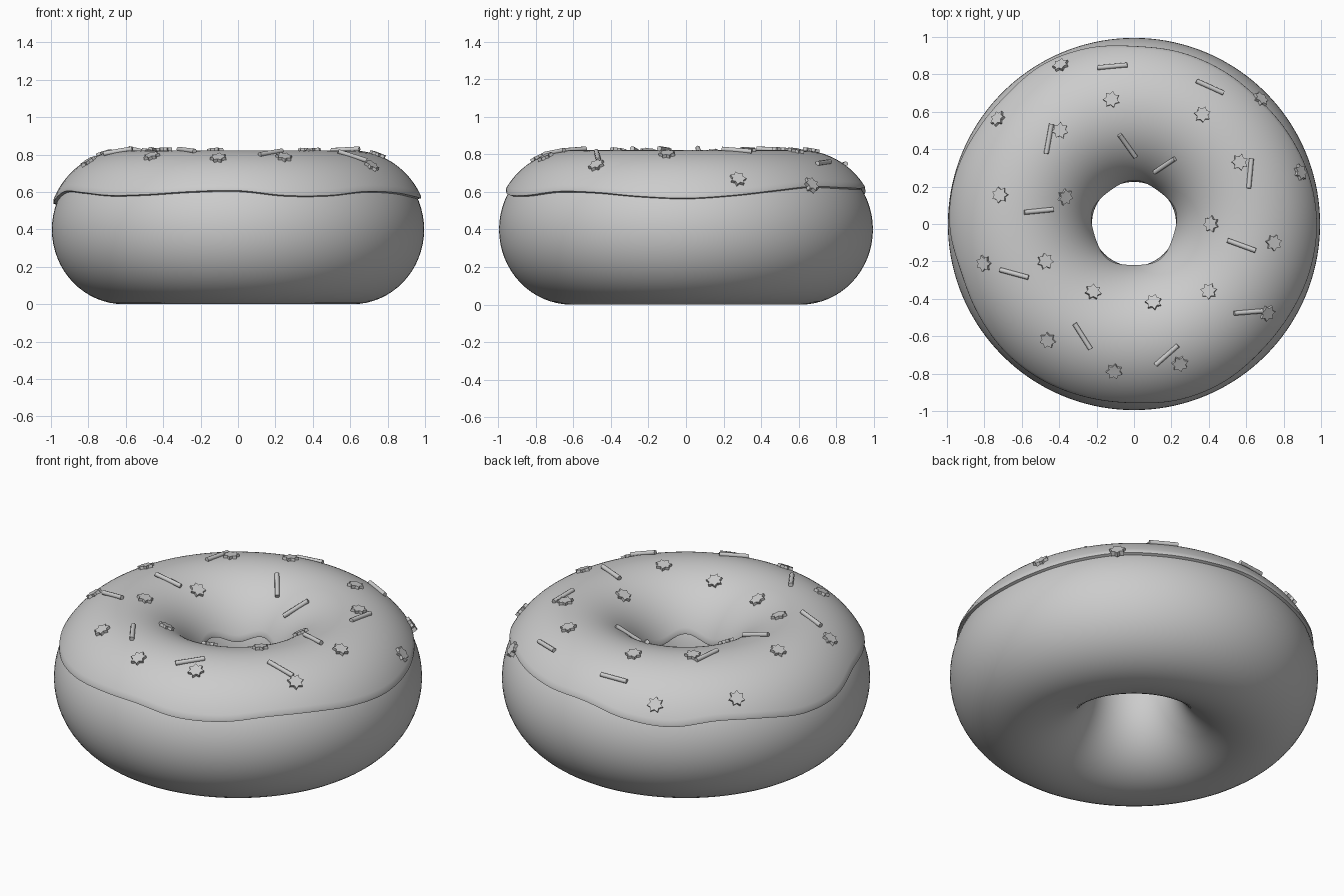
import bpy, bmesh, math
from mathutils import Vector, Matrix

if "Cube" in bpy.data.objects:
    bpy.data.objects.remove(bpy.data.objects["Cube"])

# One plain grey for everything
grey = bpy.data.materials.new("plain_grey")
grey.use_nodes = True
grey.diffuse_color = (0.6, 0.6, 0.6, 1)
grey.node_tree.nodes["Principled BSDF"].inputs["Base Color"].default_value = (0.6, 0.6, 0.6, 1)

RING = 0.61     # radius of the ring's centre line
WIDE = 0.385    # half width of the dough section
TALL = 0.4      # half height of the dough section
COAT = 0.022    # icing thickness


def add_object(name, bm, smooth_angle):
    """Turn a bmesh into a named, coloured object."""
    bmesh.ops.recalc_face_normals(bm, faces=bm.faces)
    mesh = bpy.data.meshes.new(name)
    bm.to_mesh(mesh)
    bm.free()
    obj = bpy.data.objects.new(name, mesh)
    bpy.context.collection.objects.link(obj)
    mesh.materials.append(grey)
    bpy.ops.object.select_all(action='DESELECT')
    obj.select_set(True)
    bpy.context.view_layer.objects.active = obj
    bpy.ops.object.shade_smooth_by_angle(angle=math.radians(smooth_angle))
    return obj


def ring_point(theta, phi, offset):
    """Point around the ring at theta, around the section at phi."""
    radius = RING + (WIDE + offset) * math.cos(phi)
    height = TALL + (TALL + offset) * math.sin(phi)
    return Vector((radius * math.cos(theta), radius * math.sin(theta), height))


def ring_surface(name, sections, smooth_angle):
    """Skin closed cross-sections into a ring."""
    bm = bmesh.new()
    rows = [[bm.verts.new(p) for p in section] for section in sections]
    for i, row in enumerate(rows):
        following = rows[(i + 1) % len(rows)]
        for j in range(len(row)):
            k = (j + 1) % len(row)
            bm.faces.new((row[j], following[j], following[k], row[k]))
    return add_object(name, bm, smooth_angle)


# Dough
STEPS = 144
thetas = [math.tau * i / STEPS for i in range(STEPS)]
ring_surface("dough", [[ring_point(t, math.tau * j / 64, 0) for j in range(64)]
                       for t in thetas], 60)

# Icing: wavy outer edge, given as heights at even steps around the ring
edge_heights = [.56, .575, .6, .62, .615, .61, .61, .57, .55, .575, .56, .53,
                .54, .595, .59, .575, .58, .595, .6, .575, .575, .595, .59, .57]


def edge_height(theta):
    count = len(edge_heights)
    place = theta / math.tau * count
    i = int(place)
    f = place - i
    a, b, c, d = (edge_heights[(i + k) % count] for k in (-1, 0, 1, 2))
    return b + f * (c - a + f * (2 * a - 5 * b + 4 * c - d + f * (3 * (b - c) + d - a))) / 2


def icing_section(theta):
    inner_height = 0.52 + 0.02 * math.sin(5 * theta)
    start = math.asin((edge_height(theta) - TALL) / TALL)
    end = math.pi - math.asin((inner_height - TALL) / TALL)
    outside = [ring_point(theta, start + 0.01, -0.01),
               ring_point(theta, start, COAT * 0.75)]
    for j in range(41):
        phi = start + 0.03 + (end - start - 0.06) * j / 40
        outside.append(ring_point(theta, phi, COAT))
    outside += [ring_point(theta, end, COAT * 0.75),
                ring_point(theta, end - 0.01, -0.01)]
    # Hidden underside inside the dough
    underside = [ring_point(theta, end + (start - end) * j / 12, -0.02)
                 for j in range(1, 12)]
    return outside + underside


ring_surface("icing", [icing_section(t) for t in thetas], 50)


# Sprinkles sit on the icing and follow its slope
def surface_frame(x, y, turn):
    theta = math.atan2(y, x)
    across = (math.hypot(x, y) - RING) / (WIDE + COAT)
    phi = math.acos(max(-0.97, min(0.97, across)))
    spot = ring_point(theta, phi, COAT)
    normal = Vector((math.cos(phi) * math.cos(theta),
                     math.cos(phi) * math.sin(theta), math.sin(phi)))
    along = Vector((math.cos(turn), math.sin(turn), 0))
    along = (along - normal * along.dot(normal)).normalized()
    side = normal.cross(along)
    turned = Matrix((along, side, normal)).transposed().to_4x4()
    return Matrix.Translation(spot) @ turned


def star_sprinkle(name, x, y, turn):
    bm = bmesh.new()
    points = 7
    outline = []
    for i in range(points * 2):
        radius = 0.03 if i % 2 else 0.045
        angle = math.pi * i / points
        outline.append(bm.verts.new((radius * math.cos(angle), radius * math.sin(angle), -0.012)))
    face = bm.faces.new(outline)
    top = bmesh.ops.extrude_face_region(bm, geom=[face])["geom"]
    bmesh.ops.translate(bm, vec=(0, 0, 0.027),
                        verts=[v for v in top if isinstance(v, bmesh.types.BMVert)])
    bm.transform(surface_frame(x, y, turn))
    add_object(name, bm, 20)


def rod_sprinkle(name, x, y, turn):
    bm = bmesh.new()
    bmesh.ops.create_cone(bm, cap_ends=True, segments=8, radius1=0.013,
                          radius2=0.013, depth=0.16)
    lay_down = Matrix.Rotation(math.pi / 2, 4, 'Y')
    bm.transform(surface_frame(x, y, turn) @ Matrix.Translation((0, 0, 0.005)) @ lay_down)
    add_object(name, bm, 50)


stars = [(-.39, .845), (-.12, .665), (.365, .585), (.675, .665), (-.725, .56),
         (-.395, .5), (.565, .33), (.885, .275), (-.715, .155), (-.37, .145),
         (.415, 0), (.745, -.1), (-.8, -.21), (-.475, -.2), (-.22, -.365),
         (.105, -.42), (.4, -.36), (.71, -.475), (-.46, -.62), (-.105, -.785),
         (.245, -.745)]
for n, (x, y) in enumerate(stars, 1):
    star_sprinkle(f"star_sprinkle_{n}", x, y, n * 0.7)

# Rods: position and heading in degrees
rods = [(-.115, .84, 4), (.405, .73, -22), (-.455, .455, 80), (-.035, .42, -60),
        (.165, .315, 44), (.62, .27, 84), (-.51, .07, 5), (.575, -.115, -20),
        (-.64, -.265, -14), (-.275, -.6, -58), (.175, -.7, 43), (.61, -.47, 0)]
for n, (x, y, heading) in enumerate(rods, 1):
    rod_sprinkle(f"rod_sprinkle_{n}", x, y, math.radians(heading))
